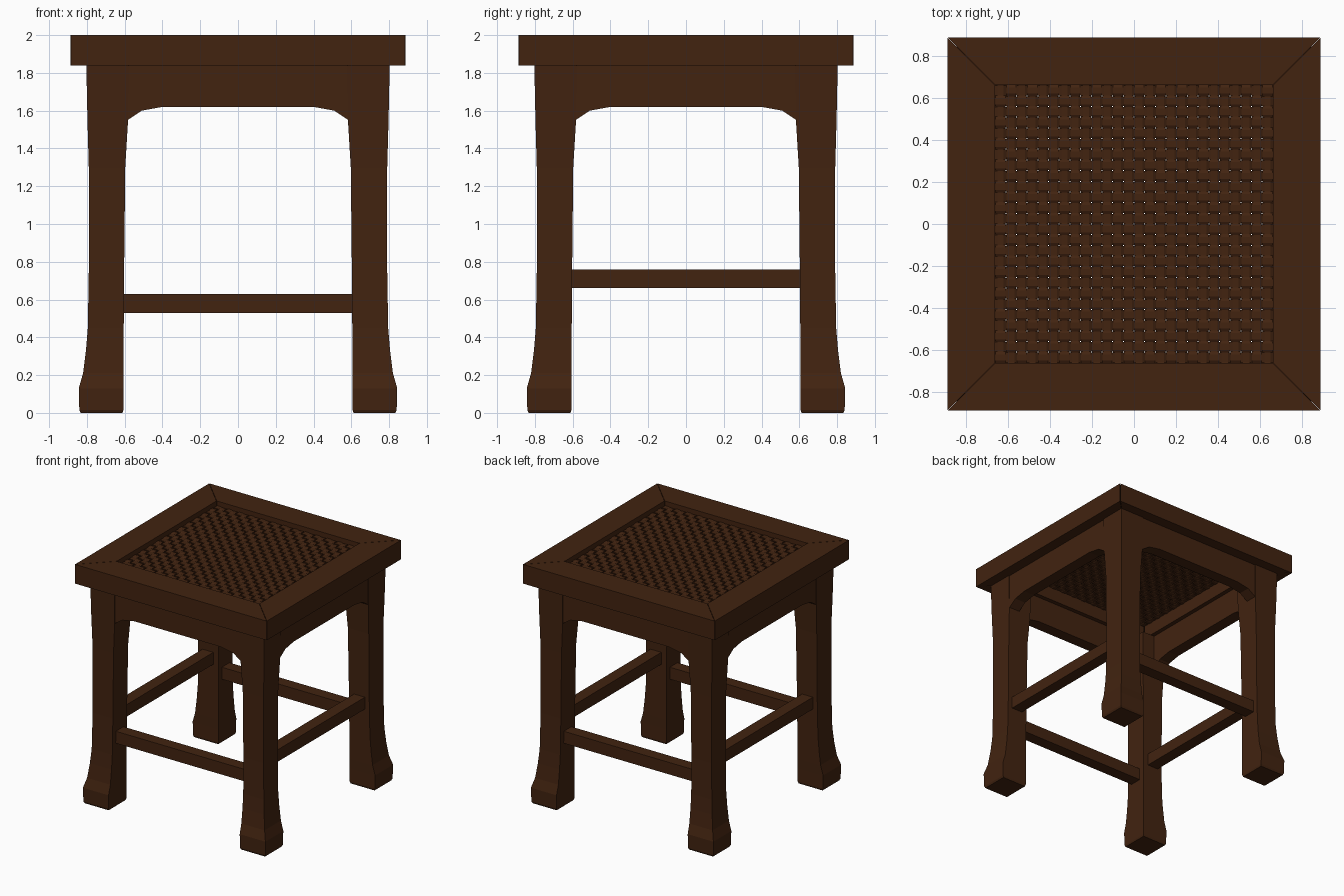
import bpy, bmesh
from math import pi
from mathutils import Matrix

cube = bpy.data.objects.get("Cube")
if cube:
    bpy.data.objects.remove(cube)

wood = bpy.data.materials.new("dark_brown_wood")
wood.use_nodes = True
wood.diffuse_color = (0.054, 0.0168, 0.0052, 1)
bsdf = wood.node_tree.nodes["Principled BSDF"]
bsdf.inputs["Base Color"].default_value = wood.diffuse_color
bsdf.inputs["Roughness"].default_value = 0.7


def finish(name, bm, turn=0):
    """Turn the part about z by quarter turns and link it as an object."""
    bmesh.ops.transform(bm, matrix=Matrix.Rotation(turn * pi / 2, 4, 'Z'), verts=bm.verts)
    mesh = bpy.data.meshes.new(name)
    bm.to_mesh(mesh)
    bm.free()
    mesh.materials.append(wood)
    obj = bpy.data.objects.new(name, mesh)
    bpy.context.collection.objects.link(obj)
    return obj


def loft(rings):
    """Closed solid through a list of rings with equal point counts."""
    bm = bmesh.new()
    loops = [[bm.verts.new(p) for p in ring] for ring in rings]
    n = len(loops[0])
    for a, b in zip(loops, loops[1:]):
        for i in range(n):
            j = (i + 1) % n
            bm.faces.new((a[i], a[j], b[j], b[i]))
    bm.faces.new(loops[0])
    bm.faces.new(loops[-1])
    bmesh.ops.recalc_face_normals(bm, faces=bm.faces)
    return bm


# Leg profile: height, inner edge, outer edge (same on both axes)
LEG = [(0, .612, .833), (.015, .607, .84), (.13, .606, .843), (.21, .605, .82),
       (.33, .605, .805), (.45, .605, .795), (.75, .603, .79), (1.3, .597, .79),
       (1.55, .582, .797), (1.84, .58, .803)]
# Apron outline: arched lower edge, mirrored in x
HALF_ARCH = [(.4, 1.62), (.51, 1.60), (.585, 1.55), (.585, 1.84)]
APRON = HALF_ARCH + [(-x, z) for x, z in reversed(HALF_ARCH)]
# Seat frame board: mitred, with a hairline joint at each corner
OUT, INN, GAP = .886, .66, .002
BOARD = [(-OUT + GAP, -OUT), (OUT - GAP, -OUT), (INN - GAP, -INN), (-INN + GAP, -INN)]

SIDES = ["front", "left", "back", "right"]
CORNERS = ["back_left", "back_right", "front_right", "front_left"]
for k in range(4):
    finish(CORNERS[k] + "_leg",
           loft([[(a, a, z), (b, a, z), (b, b, z), (a, b, z)] for z, a, b in LEG]), k)
    finish(SIDES[k] + "_apron",
           loft([[(x, y, z) for x, z in APRON] for y in (-.795, -.695)]), k)
    finish(SIDES[k] + "_seat_board",
           loft([[(x, y, z) for x, y in BOARD] for z in (1.84, 2)]), k)
    # side stretchers sit higher than front and back ones
    low = .66 if k % 2 else .53
    finish(SIDES[k] + "_stretcher",
           loft([[(x, -.75, low), (x, -.65, low), (x, -.65, low + .1), (x, -.75, low + .1)]
                 for x in (-.62, .62)]), k)

# Woven seat: flat strips passing over and under each other
COUNT = 26
PITCH = 2 * INN / COUNT
HALF = PITCH * .455
LEVEL, WAVE = 1.955, .006


def weave(name, turn, phase):
    bm = bmesh.new()
    for i in range(COUNT):
        y = (i + .5) * PITCH - INN
        last = None
        for j in range(-1, COUNT + 1):
            z = LEVEL + (WAVE if (i + j + phase) % 2 else -WAVE)
            for s in (-.28, .28):
                x = (j + .5 + s) * PITCH - INN
                pair = [bm.verts.new((x, y - HALF, z)), bm.verts.new((x, y + HALF, z))]
                if last:
                    bm.faces.new((last[0], pair[0], pair[1], last[1]))
                last = pair
    obj = finish(name, bm, turn)
    solid = obj.modifiers.new("thickness", 'SOLIDIFY')
    solid.thickness = .007
    solid.offset = 0


weave("woven_strips_across", 0, 0)
# a quarter turn mirrors the index, so the same phase gives opposite crossings
weave("woven_strips_lengthwise", 1, 0)
